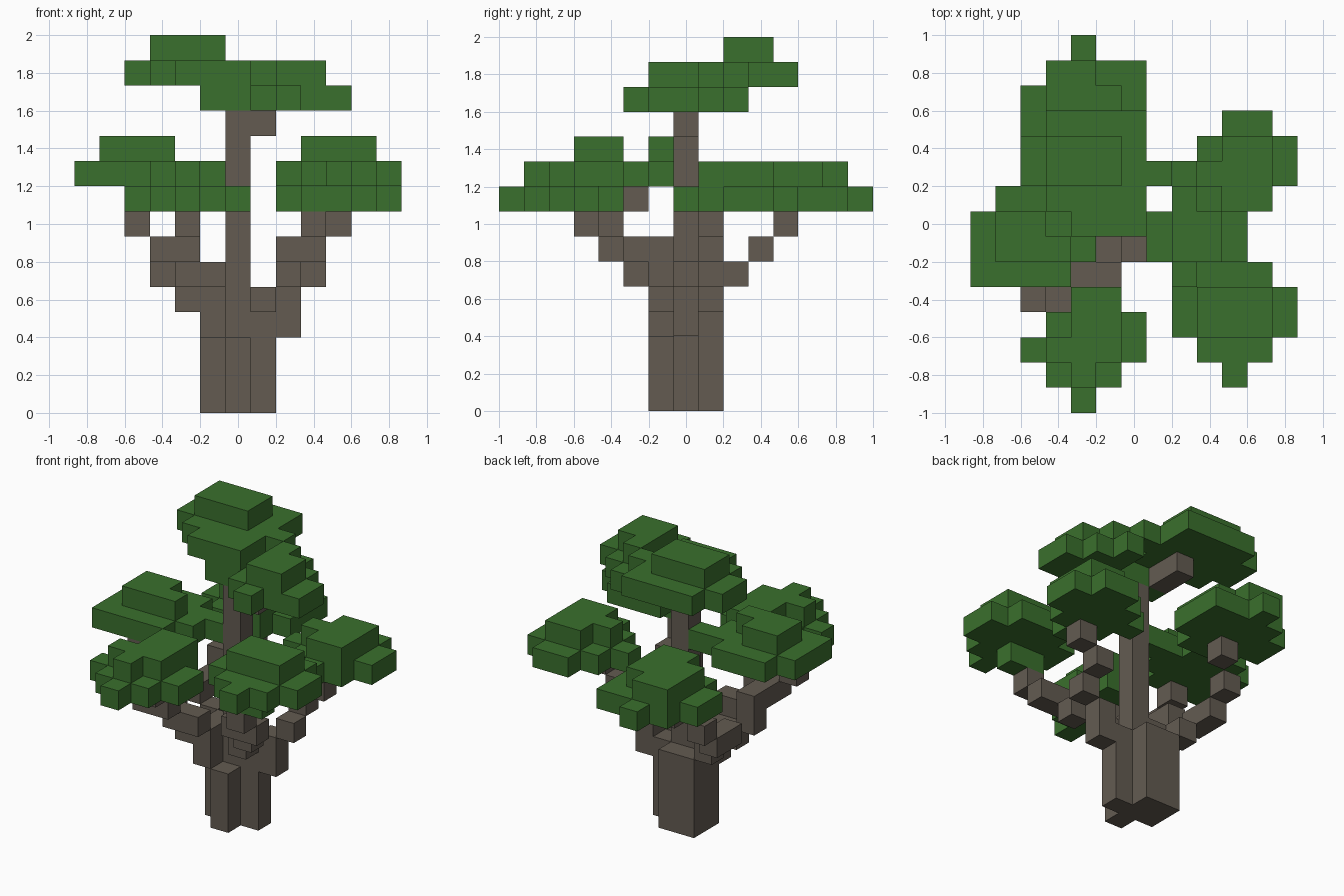
import bpy, bmesh, math
from mathutils import Vector

S = 2 / 15  # edge length of one block

old = bpy.data.objects.get("Cube")
if old:
    bpy.data.objects.remove(old, do_unlink=True)


def material(name, rgb):
    m = bpy.data.materials.new(name)
    m.use_nodes = True
    m.diffuse_color = (*rgb, 1)
    bsdf = m.node_tree.nodes["Principled BSDF"]
    bsdf.inputs["Base Color"].default_value = (*rgb, 1)
    bsdf.inputs["Roughness"].default_value = 1
    return m


LEAF = material("leaf green", (0.042, 0.16, 0.026))
BARK = material("bark brown", (0.125, 0.105, 0.083))


def blocks(name, cells, mat):
    """Join blocks into one shell, leaving out the faces between neighbours."""
    cells = set(cells)
    bm = bmesh.new()
    for cell in cells:
        centre = Vector(cell) + Vector((0, 0, 0.5))
        for axis in range(3):
            for sign in (-1, 1):
                n = Vector((0, 0, 0))
                n[axis] = sign
                if tuple(int(a + b) for a, b in zip(cell, n)) in cells:
                    continue
                u = Vector((0, 0, 0))
                u[(axis + 1) % 3] = 1
                v = n.cross(u)
                ring = [(-1, -1), (1, -1), (1, 1), (-1, 1)]
                bm.faces.new([bm.verts.new((centre + (n + u * a + v * b) / 2) * S)
                              for a, b in ring])
    bmesh.ops.remove_doubles(bm, verts=bm.verts, dist=S / 100)
    mesh = bpy.data.meshes.new(name)
    bm.to_mesh(mesh)
    bm.free()
    mesh.materials.append(mat)
    obj = bpy.data.objects.new(name, mesh)
    bpy.context.scene.collection.objects.link(obj)
    return obj


def column(x, y, low, high):
    return [(x, y, z) for z in range(low, high + 1)]


def layer(z, y, *runs):
    """Rows of blocks from front to back, each given as first and last x."""
    return [(x, y + n, z) for n, (a, b) in enumerate(runs) for x in range(a, b + 1)]


# Trunk with root buttresses and the tall central stem
trunk = (column(0, 0, 0, 11) + column(0, -1, 0, 2) + column(1, 0, 0, 3)
         + column(-1, 0, 0, 4) + column(-1, 1, 0, 3) + column(0, 1, 0, 3)
         + column(-1, -1, 3, 4))
blocks("trunk", trunk, BARK)

# Branches climbing outward in steps
branches = {
    "front_branch": [(-1, -2, 5), (-2, -2, 5), (-2, -3, 6), (-2, -4, 7)],
    "side_branch": [(-2, -1, 4), (-3, -1, 5), (-3, -1, 6), (-3, -2, 6),
                    (-3, -3, 6), (-4, -3, 7), (-4, -2, 8)],
    "front_left_branch": [(1, -1, 4), (2, -2, 5), (2, -3, 6), (3, -3, 6), (3, -4, 7)],
    "back_left_branch": [(2, 0, 3), (2, 0, 4), (3, 0, 5), (3, 1, 6), (4, 1, 7)],
    "back_branch": [(-2, 1, 4), (-3, 1, 5), (-3, 2, 5), (-3, 3, 6), (-2, 4, 7)],
    "top_branch": [(1, 0, 11), (-1, 1, 12), (-1, 2, 12)],
}
for name, path in branches.items():
    blocks(name, path, BARK)

# Foliage pads: a broad lower layer and a smaller one on top
pads = {
    "front_foliage":
        layer(8, -7, (-2, -2), (-3, -1), (-4, 0), (-3, 0), (-2, -1))
        + layer(9, -6, (-2, -2), (-3, -1), (-2, -1), (-2, -1)),
    "side_foliage":
        layer(9, -2, (-6, -3), (-6, -2), (-6, -1), (-5, -3))
        + layer(10, -1, (-5, -3), (-5, -4)),
    "front_left_foliage":
        layer(8, -4, (3, 4))
        + layer(9, -6, (4, 4), (3, 5), (2, 6), (2, 6), (3, 5))
        + layer(10, -4, (3, 5), (3, 5)),
    "back_left_foliage":
        layer(8, 0, (4, 4), (3, 5), (2, 6), (3, 6), (4, 5))
        + layer(9, 1, (4, 5), (3, 5), (4, 5)),
    "back_foliage":
        layer(8, 3, (-3, -1), (-4, 0), (-4, 0), (-3, 0), (-2, -2))
        + layer(9, 3, (-2, -1), (-3, -1), (-3, -1), (-3, -2)),
    "upper_left_foliage":
        layer(12, -2, (2, 2), (1, 4), (-1, 4), (2, 3), (2, 2))
        + layer(13, -1, (2, 3), (2, 3), (2, 2)),
    "crown_foliage":
        layer(13, 0, (-2, 0), (-3, 0), (-4, 1), (-4, 0), (-3, 0))
        + layer(14, 2, (-3, -1), (-3, -1)),
}
for name, cells in pads.items():
    blocks(name, cells, LEAF)
